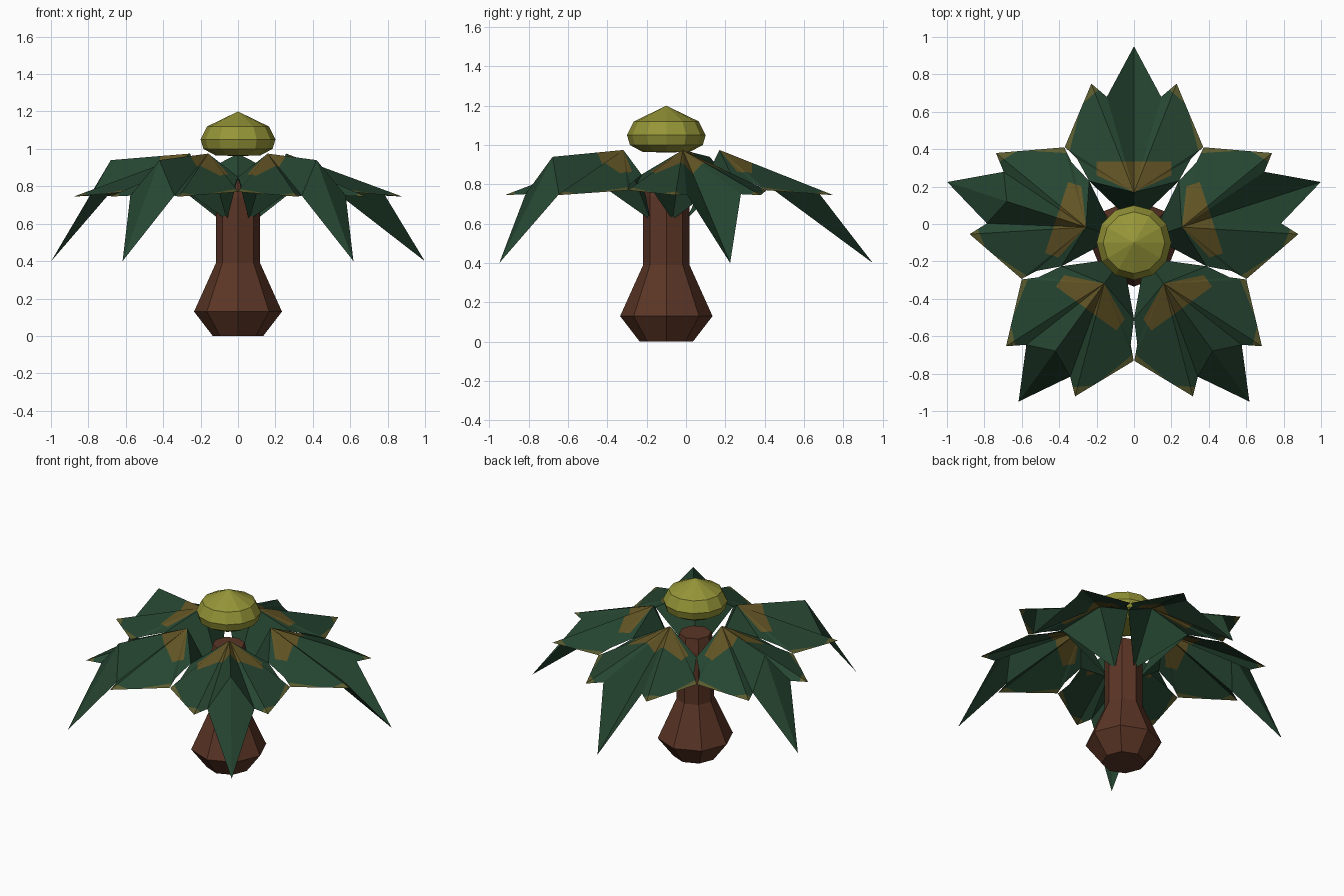
import bpy, bmesh, math
from mathutils import Matrix, Vector

if "Cube" in bpy.data.objects:
    bpy.data.objects.remove(bpy.data.objects["Cube"])

CENTRE_Y = -0.1


def material(name, rgb):
    m = bpy.data.materials.new(name)
    m.diffuse_color = (*rgb, 1)
    m.use_nodes = True
    m.node_tree.nodes["Principled BSDF"].inputs["Base Color"].default_value = m.diffuse_color
    return m


BARK = material("bark brown", (0.105, 0.036, 0.019))
GREEN = material("leaf green", (0.019, 0.060, 0.031))
GOLD = material("golden brown patch", (0.120, 0.088, 0.018))
OLIVE = material("olive leaf tips", (0.105, 0.105, 0.028))
BULB = material("yellow olive bulb", (0.300, 0.300, 0.040))


def finish(bm, name, mats):
    me = bpy.data.meshes.new(name)
    bm.to_mesh(me)
    bm.free()
    for m in mats:
        me.materials.append(m)
    ob = bpy.data.objects.new(name, me)
    bpy.context.collection.objects.link(ob)
    return ob


def lathe(name, profile, sides, mat):
    """Closed faceted solid turned around the plant axis."""
    bm = bmesh.new()
    rings = []
    for r, z in profile:
        if r == 0:
            rings.append([bm.verts.new((0, CENTRE_Y, z))] * sides)
        else:
            rings.append([bm.verts.new((r * math.cos(i * math.tau / sides),
                                        CENTRE_Y + r * math.sin(i * math.tau / sides), z))
                          for i in range(sides)])
    for a, b in zip(rings, rings[1:]):
        for i in range(sides):
            j = (i + 1) % sides
            bm.faces.new(list(dict.fromkeys((a[i], a[j], b[j], b[i]))))
    for ring in (rings[0], rings[-1]):
        if ring[0] is not ring[1]:
            bm.faces.new(ring)
    bmesh.ops.recalc_face_normals(bm, faces=bm.faces)
    return finish(bm, name, [mat])


# Trunk with swollen foot, and floating bulb
lathe("trunk", [(0.135, 0), (0.235, 0.13), (0.118, 0.39), (0.118, 0.74), (0.10, 0.83)], 8, BARK)
lathe("bulb", [(0, 0.962), (0.12, 0.965), (0.185, 1.0), (0.2, 1.05), (0.165, 1.12), (0, 1.2)],
      12, BULB)

# Leaf points: u runs outward, v sideways, z up
MID = {"base": (0.10, 0, 0.62), "peak": (0.27, 0, 0.975),
       "bend": (0.715, 0, 0.94), "tip": (1.05, 0, 0.40)}
SIDE = {"notch": (0.78, 0.145, 0.75), "barb": (0.85, 0.228, 0.745),
        "shoulder": (0.512, 0.37, 0.77), "gap": (0.45, 0.305, 0.80),
        "inner": (0.33, 0.24, 0.85)}
COMMON = [("peak", "notch", "barb"), ("peak", "barb", "shoulder"),
          ("peak", "shoulder", "gap"), ("peak", "gap", "inner"), ("peak", "inner", "base")]
RIDGED = [("peak", "bend", "notch"), ("bend", "tip", "notch")]
FOLDED = [("peak", "tip", "notch")]


def cut(bm, faces, co, no):
    geom = set(faces)
    for f in faces:
        geom.update(f.edges)
        geom.update(f.verts)
    bmesh.ops.bisect_plane(bm, geom=list(geom), plane_co=co, plane_no=no, dist=1e-5)


def leaf(name, angle, ridged):
    bm = bmesh.new()
    mid = {k: bm.verts.new(p) for k, p in MID.items() if ridged or k != "bend"}
    corners = []
    for s in (1, -1):
        pts = dict(mid)
        for k, (u, v, z) in SIDE.items():
            pts[k] = bm.verts.new((u, s * v, z))
        for tri in COMMON + (RIDGED if ridged else FOLDED):
            bm.faces.new([pts[k] for k in tri])
        # cut lines for the painted corners
        corners += [(pts["barb"].co.copy(), Vector((0.75, 0.65 * s, 0)), 0.05),
                    (pts["shoulder"].co.copy(), Vector((0.25, 0.97 * s, 0)), 0.03)]
    for co, no, depth in corners:
        near = [f for f in bm.faces if any((v.co - co).length < 1e-4 for v in f.verts)]
        cut(bm, near, co - no * depth, no)
    # cut lines for the patch around the peak
    cut(bm, bm.faces[:], (0.435, 0, 0), (1, 0, 0))
    for s in (1, -1):
        for co, no in (((0, 0.2 * s, 0), (0, s, 0)), ((0.27, 0, 0), (1, -0.45 * s, 0))):
            half = [f for f in bm.faces if f.calc_center_median().y * s > 0
                    and f.calc_center_median().x < 0.435]
            cut(bm, half, co, no)
    for f in bm.faces:
        f.normal_update()
        if f.normal.z < 0:
            f.normal_flip()
        c = f.calc_center_median()
        if c.x < 0.435 and abs(c.y) < 0.2 and c.x > 0.27 + 0.45 * abs(c.y):
            f.material_index = 1
        elif any((c - co).dot(no) > -depth and (c - co).length < 0.12
                 for co, no, depth in corners):
            f.material_index = 2
        elif c.x < 0.27 and abs(c.y) < 0.1:
            f.material_index = 2
    bm.transform(Matrix.Translation((0, CENTRE_Y, 0)) @ Matrix.Rotation(angle, 4, 'Z'))
    finish(bm, name, [GREEN, GOLD, OLIVE])


# Five leaves; the back and right ones are folded into a valley
for i, (label, ridged) in enumerate([("right", False), ("back", False), ("left", True),
                                     ("front_left", True), ("front_right", True)]):
    leaf("leaf_" + label, math.radians(18 + 72 * i), ridged)
